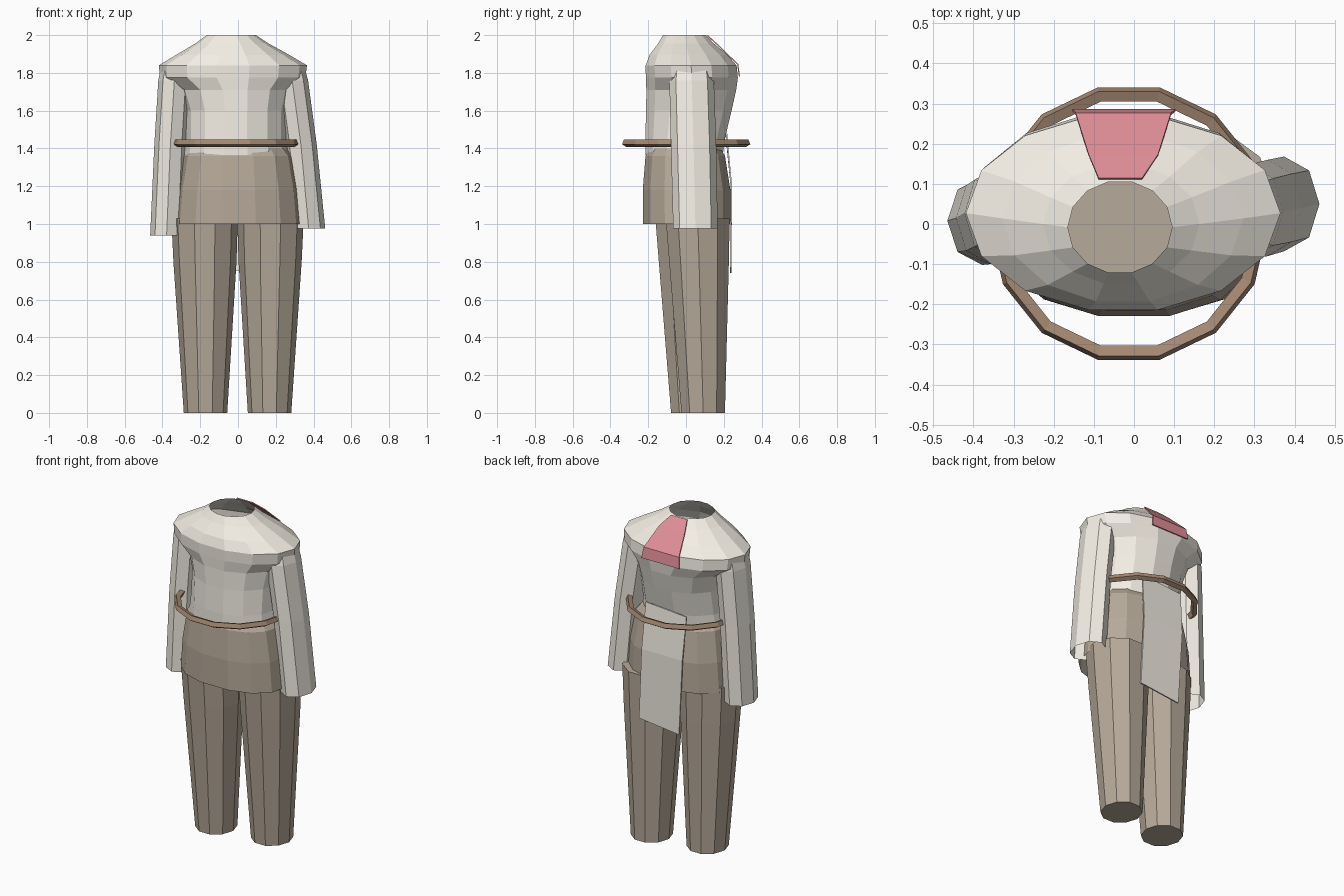
import bpy
import math

if "Cube" in bpy.data.objects:
    bpy.data.objects.remove(bpy.data.objects["Cube"])


def material(name, rgb):
    m = bpy.data.materials.new(name)
    m.diffuse_color = (*rgb, 1)
    m.use_nodes = True
    m.node_tree.nodes["Principled BSDF"].inputs["Base Color"].default_value = m.diffuse_color
    return m


CREAM = material("cream_cloth", (0.90, 0.86, 0.78))
TAN = material("tan_cloth", (0.47, 0.40, 0.32))
LEATHER = material("leather", (0.38, 0.25, 0.17))
ROSE = material("rose_cloth", (0.74, 0.27, 0.31))


def add_mesh(name, verts, faces, mat):
    me = bpy.data.meshes.new(name)
    me.from_pydata(verts, [], faces)
    me.materials.append(mat)
    ob = bpy.data.objects.new(name, me)
    bpy.context.collection.objects.link(ob)
    return ob


def tube(name, rings, sides, mat, bottom=False, top=False, power=1.0):
    """Loft (super)ellipses (z, cx, cy, rx, ry), listed from bottom to top."""
    def soft(v):
        return math.copysign(abs(v) ** power, v)
    verts, faces = [], []
    for z, cx, cy, rx, ry in rings:
        for i in range(sides):
            a = 2 * math.pi * i / sides
            verts.append((cx + rx * soft(math.cos(a)), cy + ry * soft(math.sin(a)), z))
    for r in range(len(rings) - 1):
        for i in range(sides):
            j = (i + 1) % sides
            a, b = r * sides, (r + 1) * sides
            faces.append((a + i, a + j, b + j, b + i))
    n = len(verts)
    if bottom:
        faces.append(tuple(reversed(range(sides))))
    if top:
        faces.append(tuple(range(n - sides, n)))
    return add_mesh(name, verts, faces, mat)


def strip(name, rows, mat, thickness):
    """Cloth panel from rows (x_left, x_right, y, z_left, z_right)."""
    verts, faces = [], []
    for x0, x1, y, z0, z1 in rows:
        verts += [(x0, y, z0), (x1, y, z1)]
    for r in range(len(rows) - 1):
        k = 2 * r
        faces.append((k, k + 1, k + 3, k + 2))
    ob = add_mesh(name, verts, faces, mat)
    mod = ob.modifiers.new("thickness", "SOLIDIFY")
    mod.thickness = thickness
    mod.offset = 0
    return ob


# Shirt body, open at neck and hem
tube("shirt_body", [
    (1.365, -0.01, -0.01, 0.275, 0.21),
    (1.45, -0.01, -0.005, 0.265, 0.216),
    (1.60, -0.01, 0.015, 0.265, 0.232),
    (1.71, -0.015, 0.028, 0.295, 0.244),
    (1.775, -0.028, 0.031, 0.385, 0.25),
    (1.84, -0.027, 0.027, 0.392, 0.247),
    (1.895, -0.028, 0.014, 0.30, 0.212),
    (1.955, -0.032, 0.0, 0.195, 0.152),
    (2.00, -0.035, -0.008, 0.13, 0.116)], 14, CREAM)

# Sleeves, open at the cuffs
tube("left_sleeve", [
    (0.94, -0.378, 0.008, 0.087, 0.11),
    (1.42, -0.358, 0.015, 0.085, 0.115),
    (1.76, -0.337, 0.027, 0.085, 0.118),
    (1.82, -0.33, 0.03, 0.08, 0.112)], 8, CREAM, top=True)
tube("right_sleeve", [
    (0.975, 0.374, 0.05, 0.088, 0.118),
    (1.42, 0.333, 0.04, 0.084, 0.12),
    (1.76, 0.287, 0.03, 0.084, 0.118),
    (1.82, 0.275, 0.03, 0.08, 0.11)], 8, CREAM, top=True)

# Hips
tube("hips", [
    (1.00, 0.0, 0.004, 0.337, 0.236),
    (1.18, 0.0, 0.003, 0.322, 0.237),
    (1.36, 0.0, -0.004, 0.29, 0.215),
    (1.42, 0.0, -0.005, 0.24, 0.18)], 14, TAN, top=True, power=0.85)

# Trouser legs, the right one set slightly further back
for side, s, dx, dy in (("left", -1, 0.0, 0.0), ("right", 1, -0.005, 0.055)):
    tube(side + "_trouser_leg", [
        (0.0, s * (0.172 + dx), 0.036, 0.115, 0.121),
        (0.8, s * (0.175 + dx), 0.014, 0.167, 0.166),
        (1.03, s * (0.177 + dx), 0.007, 0.176, 0.178)],
        10, TAN, bottom=True, top=True).location.y = dy

# Belt: loose ring with a slanted square section
SIDES = 14
profile = [(0.348, 1.422), (0.338, 1.447), (0.312, 1.438), (0.325, 1.408)]
verts, faces = [], []
for i in range(SIDES):
    a = math.pi / 2 + 2 * math.pi * (i + 0.5) / SIDES
    for r, z in profile:
        verts.append((-0.013 + r * math.cos(a), 0.001 + r * math.sin(a), z))
for i in range(SIDES):
    j = (i + 1) % SIDES
    for k in range(4):
        m = (k + 1) % 4
        faces.append((i * 4 + k, j * 4 + k, j * 4 + m, i * 4 + m))
add_mesh("belt", verts, faces, LEATHER)

# Shirt tail hanging at the back
strip("shirt_tail", [
    (-0.155, 0.12, 0.214, 1.46, 1.48),
    (-0.145, 0.13, 0.24, 1.2, 1.2),
    (-0.12, 0.15, 0.236, 0.74, 0.77)], CREAM, 0.008)

# Rose collar patch on the upper back
strip("collar_patch", [
    (-0.088, 0.02, 0.113, 1.998, 1.998),
    (-0.113, 0.06, 0.172, 1.945, 1.945),
    (-0.145, 0.092, 0.274, 1.845, 1.845),
    (-0.153, 0.103, 0.283, 1.78, 1.78)], ROSE, 0.006)
